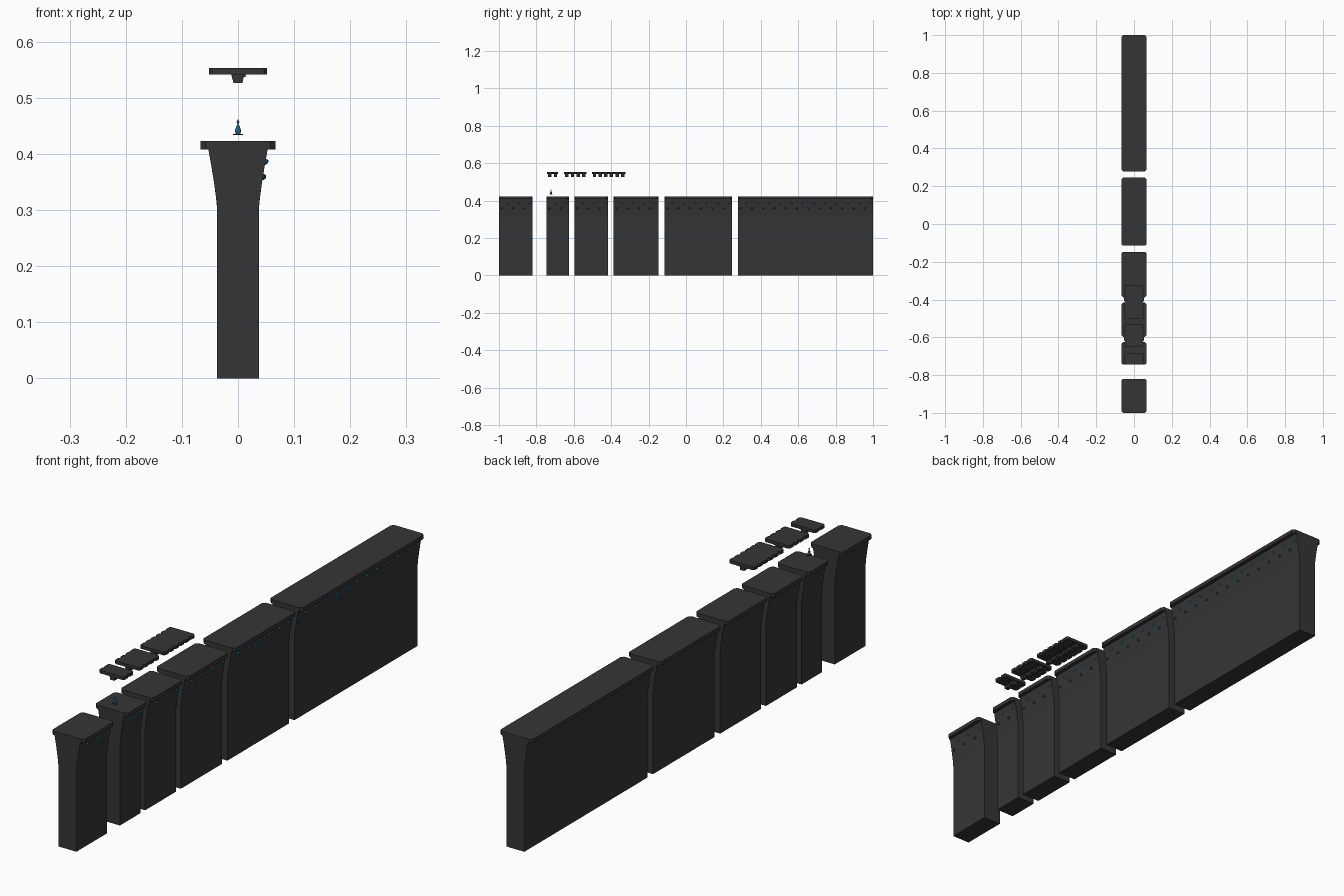
import bpy, bmesh
from mathutils import Vector

if "Cube" in bpy.data.objects:
    bpy.data.objects.remove(bpy.data.objects["Cube"])


def material(name, col):
    m = bpy.data.materials.new(name)
    m.diffuse_color = (*col, 1)
    m.use_nodes = True
    m.node_tree.nodes["Principled BSDF"].inputs["Base Color"].default_value = m.diffuse_color
    return m


DARK = material("charcoal", (0.036, 0.036, 0.036))
BLUE = material("blue", (0.02, 0.27, 0.55))
NAVY = material("dark blue", (0.015, 0.09, 0.16))
UNIT = 0.0602


def finish(bm, name, mat):
    bmesh.ops.recalc_face_normals(bm, faces=bm.faces)
    me = bpy.data.meshes.new(name)
    bm.to_mesh(me)
    bm.free()
    me.materials.append(mat)
    ob = bpy.data.objects.new(name, me)
    bpy.context.collection.objects.link(ob)
    return ob


def extrude(bm, pts, vec):
    f = bm.faces.new([bm.verts.new(p) for p in pts])
    r = bmesh.ops.extrude_face_region(bm, geom=[f], use_keep_orig=True)
    vs = [g for g in r["geom"] if isinstance(g, bmesh.types.BMVert)]
    bmesh.ops.translate(bm, verts=vs, vec=Vector(vec))


def lathe(bm, prof, centre, seg=8):
    # stacked cones, prof = (radius, height) pairs
    for (r0, z0), (r1, z1) in zip(prof, prof[1:]):
        r = bmesh.ops.create_cone(bm, cap_ends=True, segments=seg, radius1=r0,
                                  radius2=r1, depth=z1 - z0)
        c = Vector(centre)
        c.z += (z0 + z1) / 2
        bmesh.ops.translate(bm, verts=r["verts"], vec=c)


# Flared wall blocks of different lengths, each with a cap slab
half = [(0.037, 0), (0.037, 0.30), (0.0395, 0.325), (0.043, 0.35),
        (0.0475, 0.378), (0.053, 0.409)]
profile = half + [(-x, z) for x, z in reversed(half)]
walls = [(-1.0, 3), (-0.745, 2), (-0.597, 3), (-0.388, 4), (-0.115, 6), (0.278, 12)]
for i, (y0, n) in enumerate(walls):
    y1 = y0 + n * UNIT
    bm = bmesh.new()
    extrude(bm, [(x, y0, z) for x, z in profile], (0, y1 - y0, 0))
    finish(bm, f"wall_block_{i + 1}", DARK)

    # cap with clipped corners
    bm = bmesh.new()
    w, c = 0.067, 0.009
    plan = [(-w + c, y0), (w - c, y0), (w, y0 + c), (w, y1 - c),
            (w - c, y1), (-w + c, y1), (-w, y1 - c), (-w, y0 + c)]
    extrude(bm, [(x, y, 0.408) for x, y in plan], (0, 0, 0.0145))
    finish(bm, f"wall_cap_{i + 1}", DARK)

    # two staggered rows of studs on the right flank
    for name, mat, x, z, off in (("upper_studs", BLUE, 0.0495, 0.386, 0.75),
                                 ("lower_studs", NAVY, 0.0455, 0.359, 0.25)):
        bm = bmesh.new()
        for k in range(n):
            r = bmesh.ops.create_icosphere(bm, subdivisions=1, radius=0.0055)
            bmesh.ops.translate(bm, verts=r["verts"],
                                vec=(x, y0 + (k + off) * UNIT, z))
        finish(bm, f"{name}_{i + 1}", mat)

# Floating cover plates with notched long edges and tapered clips below
for i, (y0, n) in enumerate([(-0.743, 1), (-0.652, 2), (-0.504, 3)]):
    L = n * UNIT
    step, w, c = UNIT / 2, 0.052, 0.006
    side = []
    for k in range(2 * n):
        a, b = y0 + k * step, y0 + (k + 1) * step
        side += [(w - c, a + 0.0005), (w, a + c), (w, b - c), (w - c, b - 0.0005)]
    plan = side + [(-x, y) for x, y in reversed(side)]
    bm = bmesh.new()
    extrude(bm, [(x, y, 0.5415) for x, y in plan], (0, 0, 0.0115))
    finish(bm, f"cover_plate_{i + 1}", DARK)

    bm = bmesh.new()
    tab = [(-0.012, 0.5415), (-0.008, 0.526), (0.008, 0.526), (0.010, 0.537),
           (0.015, 0.538), (0.013, 0.5415)]
    for k in range(2 * n):
        extrude(bm, [(x, y0 + k * step + 0.006, z) for x, z in tab],
                (0, step - 0.012, 0))
    finish(bm, f"plate_clips_{i + 1}", DARK)

# Small loose fitting hovering over the second block
pos = (0, -0.722, 0)
bm = bmesh.new()
lathe(bm, [(0.004, 0.435), (0.0055, 0.442), (0.003, 0.449), (0.0008, 0.453)], pos)
lathe(bm, [(0.0008, 0.453), (0.0028, 0.457), (0.0005, 0.461)], pos)
finish(bm, "loose_fitting", BLUE)
bm = bmesh.new()
lathe(bm, [(0.009, 0.4335), (0.009, 0.4355)], pos)
finish(bm, "fitting_flange", DARK)
